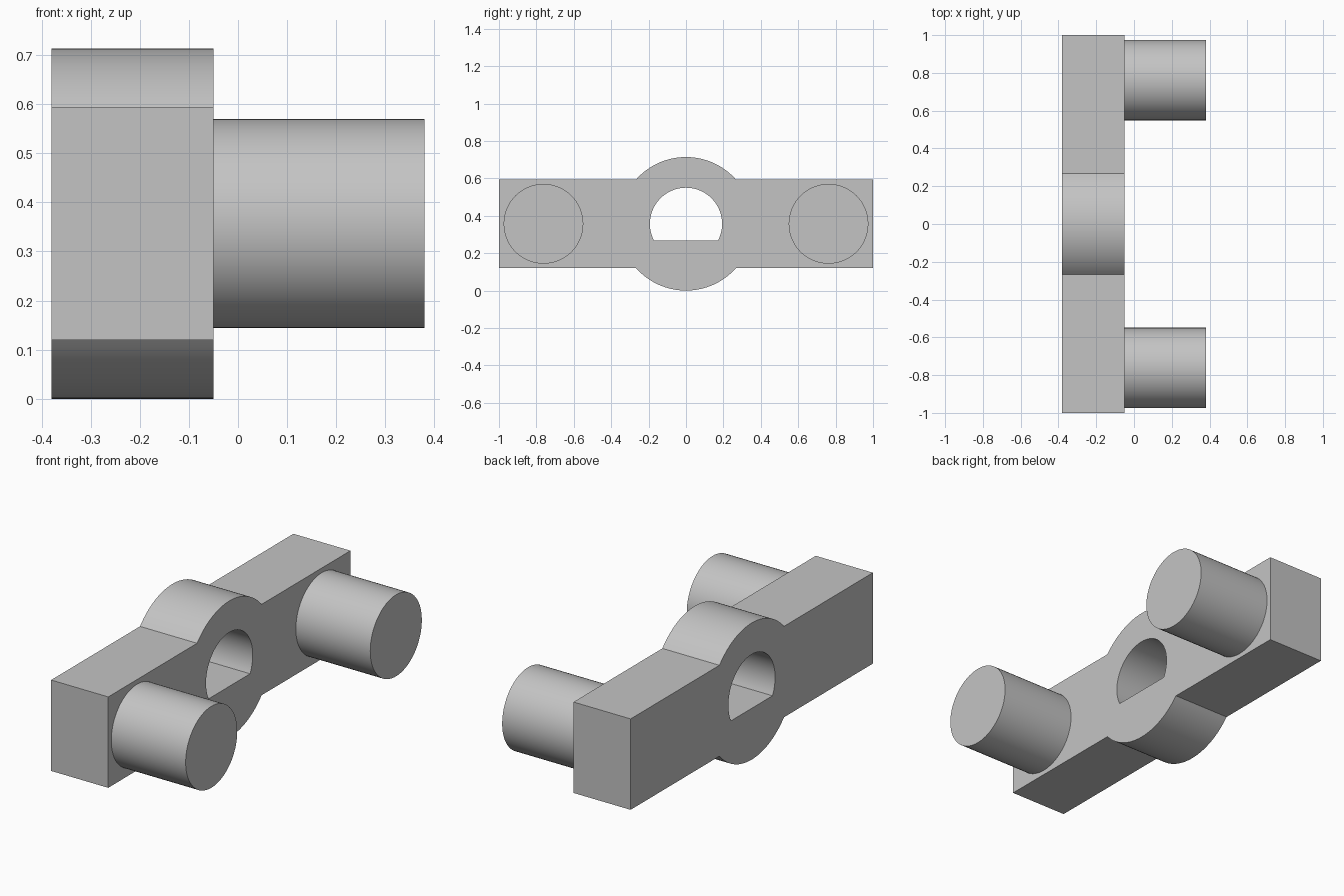
import bpy, bmesh, math
from mathutils import Matrix

if "Cube" in bpy.data.objects:
    bpy.data.objects.remove(bpy.data.objects["Cube"])

X_BACK, X_FACE, X_END = -0.38, -0.05, 0.38   # plate back, plate front, peg tips
ZC = 0.357                                   # common axis height
HUB_R, BAR_H, HOLE_R, FLAT = 0.357, 0.2375, 0.193, -0.089
PEG_R, PEG_Y = 0.213, 0.762

grey = bpy.data.materials.new("plain grey")
grey.diffuse_color = (0.55, 0.55, 0.55, 1)
grey.use_nodes = True
grey.node_tree.nodes["Principled BSDF"].inputs["Base Color"].default_value = grey.diffuse_color


def arc(r, a0, a1, n):
    """Points (y, z) on an arc about the hub axis."""
    return [(r * math.cos(a0 + (a1 - a0) * i / n),
             r * math.sin(a0 + (a1 - a0) * i / n)) for i in range(n + 1)]


def finish(bm, name):
    bmesh.ops.recalc_face_normals(bm, faces=bm.faces)
    mesh = bpy.data.meshes.new(name)
    bm.to_mesh(mesh)
    bm.free()
    mesh.materials.append(grey)
    ob = bpy.data.objects.new(name, mesh)
    bpy.context.collection.objects.link(ob)
    bpy.ops.object.select_all(action='DESELECT')
    ob.select_set(True)
    bpy.context.view_layer.objects.active = ob
    bpy.ops.object.shade_smooth_by_angle(angle=math.radians(25))


# Crossbar plate: bar with round hub bulges, and a D-shaped bore
a = math.asin(BAR_H / HUB_R)
outline = ([(1, -BAR_H), (1, BAR_H)] + arc(HUB_R, a, math.pi - a, 32)
           + [(-1, BAR_H), (-1, -BAR_H)] + arc(HUB_R, math.pi + a, 2 * math.pi - a, 32))
b = math.asin(FLAT / HOLE_R)
bore = arc(HOLE_R, b, math.pi - b, 48)

bm = bmesh.new()
edges = []
for loop in (outline, bore):
    vs = [bm.verts.new((X_BACK, y, ZC + z)) for y, z in loop]
    edges += [bm.edges.new((vs[i - 1], vs[i])) for i in range(len(vs))]
bmesh.ops.triangle_fill(bm, edges=edges, use_beauty=True)
ext = bmesh.ops.extrude_face_region(bm, geom=bm.faces[:], use_keep_orig=True)
bmesh.ops.translate(bm, vec=(X_FACE - X_BACK, 0, 0),
                    verts=[g for g in ext["geom"] if isinstance(g, bmesh.types.BMVert)])
finish(bm, "crossbar_plate")

# Two round pegs, seated slightly into the plate
for side, name in ((-1, "front_peg"), (1, "back_peg")):
    x0 = X_FACE - 0.005
    bm = bmesh.new()
    bmesh.ops.create_cone(
        bm, cap_ends=True, segments=64, radius1=PEG_R, radius2=PEG_R, depth=X_END - x0,
        matrix=Matrix.Translation(((x0 + X_END) / 2, side * PEG_Y, ZC))
        @ Matrix.Rotation(math.pi / 2, 4, 'Y'))
    finish(bm, name)
